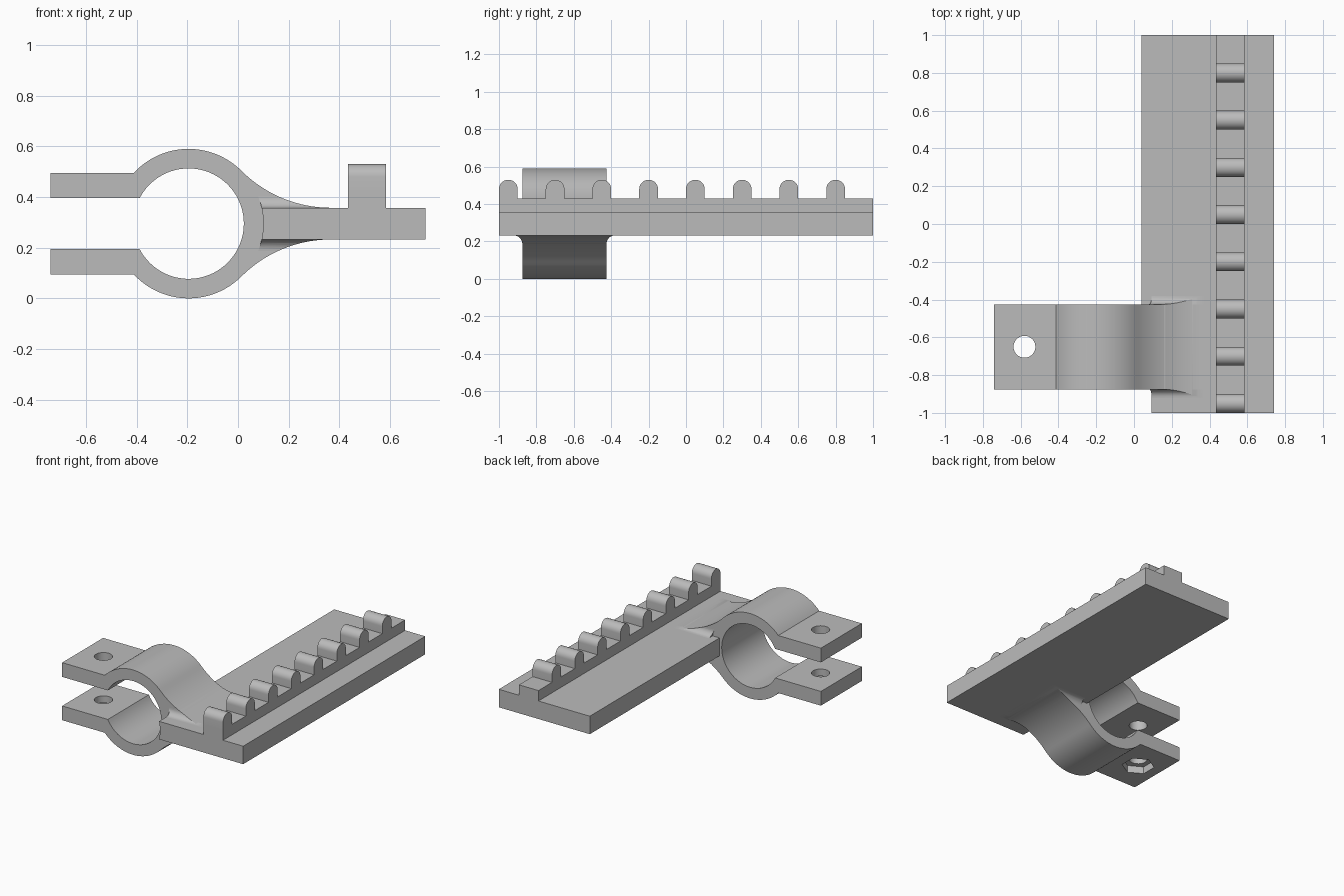
import bpy, bmesh
from math import sin, cos, atan2, asin, acos, pi, radians, hypot, sqrt

cube = bpy.data.objects.get("Cube")
if cube:
    bpy.data.objects.remove(cube, do_unlink=True)

grey = bpy.data.materials.new("plain grey")
grey.use_nodes = True
COLOUR = (0.5, 0.5, 0.5, 1)
grey.diffuse_color = COLOUR
grey.node_tree.nodes["Principled BSDF"].inputs["Base Color"].default_value = COLOUR

# Main dimensions
CX, CZ = -0.195, 0.295           # ring centre
R_OUT, R_IN = 0.295, 0.218
HALF = 0.0625                    # half the plate thickness
CLAMP_Y, CLAMP_HALF = -0.65, 0.225
BLEND = 0.5                      # radius of the sweep from ring to plate
TAB_IN, TAB_OUT, TAB_END = 0.101, 0.2, -0.74
PLATE_RIGHT = 0.74
HOLE_X = -0.58


def arc(cx, cz, r, a, b, n):
    return [(cx + r * cos(a + (b - a) * i / n), cz + r * sin(a + (b - a) * i / n))
            for i in range(n + 1)]


def prism(name, pts, axis, lo, hi):
    """Extrude a closed outline along one axis."""
    place = {"x": lambda p, t: (t, p[0], p[1]),
             "y": lambda p, t: (p[0], t, p[1]),
             "z": lambda p, t: (p[0], p[1], t)}[axis]
    bm = bmesh.new()
    ends = [[bm.verts.new(place(p, t)) for p in pts] for t in (lo, hi)]
    bm.faces.new(ends[0])
    bm.faces.new(ends[1][::-1])
    for i in range(len(pts)):
        j = (i + 1) % len(pts)
        bm.faces.new((ends[0][j], ends[0][i], ends[1][i], ends[1][j]))
    bmesh.ops.recalc_face_normals(bm, faces=bm.faces)
    mesh = bpy.data.meshes.new(name)
    bm.to_mesh(mesh)
    bm.free()
    mesh.materials.append(grey)
    ob = bpy.data.objects.new(name, mesh)
    bpy.context.collection.objects.link(ob)
    return ob


def select(ob):
    bpy.ops.object.select_all(action="DESELECT")
    ob.select_set(True)
    bpy.context.view_layer.objects.active = ob


def combine(ob, tool, operation):
    """Apply a boolean and drop the tool."""
    select(ob)
    mod = ob.modifiers.new("cut", "BOOLEAN")
    mod.object, mod.operation, mod.solver = tool, operation, "EXACT"
    bpy.ops.object.modifier_apply(modifier=mod.name)
    bpy.data.objects.remove(tool, do_unlink=True)


def rect(x0, x1, z0, z1):
    return [(x0, z0), (x1, z0), (x1, z1), (x0, z1)]


def flip(pts):
    """Mirror an outline about the ring's mid height, reversing its order."""
    return [(x, 2 * CZ - z) for x, z in reversed(pts)]


# Sweep from the plate up to the ring, tangent to both
rise = HALF + BLEND
run = sqrt((R_OUT + BLEND) ** 2 - rise ** 2)
tangent = atan2(rise, run)
sweep = arc(CX + run, CZ + rise, BLEND, 1.5 * pi, pi + tangent, 20)

# Split ring with two tabs and the web, as one outline
upper = sweep + arc(CX, CZ, R_OUT, tangent, pi - asin(TAB_OUT / R_OUT), 32)[1:]
upper += [(TAB_END, CZ + TAB_OUT), (TAB_END, CZ + TAB_IN)]
gap = pi - asin(TAB_IN / R_IN)
bore = arc(CX, CZ, R_IN, gap, -gap, 72)
clamp = prism("clamp", upper + bore + flip(upper), "y",
              CLAMP_Y - CLAMP_HALF, CLAMP_Y + CLAMP_HALF)

# Bolt hole through both tabs, hexagonal nut recess underneath
combine(clamp, prism("bolt_cutter", arc(HOLE_X, CLAMP_Y, 0.058, 0, 2 * pi, 32)[:-1],
                     "z", -0.1, 0.8), "DIFFERENCE")
combine(clamp, prism("nut_cutter", arc(HOLE_X, CLAMP_Y, 0.105, pi / 2, 2.5 * pi, 6)[:-1],
                     "z", 0, CZ - TAB_OUT + 0.05), "DIFFERENCE")

# Flared fillets where the web's sides meet the plate
FIL = 0.045
edge = arc(CLAMP_HALF + FIL, CZ + HALF + FIL, FIL, 1.5 * pi, pi, 8)
right = flip(edge) + edge
section = [(CLAMP_Y + y, z) for y, z in right]
section += [(CLAMP_Y - y, z) for y, z in reversed(right)]
web_outline = flip(sweep) + sweep[:-1] + arc(CX, CZ, R_OUT, tangent, -tangent, 32)[:-1]
flare = prism("web_fillet", web_outline, "y", CLAMP_Y - 0.4, CLAMP_Y + 0.4)
combine(flare, prism("fillet_cutter", section, "x", 0, 0.5), "INTERSECT")

# Plate: the front end is hollowed to follow the ring
low, high = CZ - HALF, CZ + HALF
bend = asin(HALF / R_OUT)
front = arc(CX, CZ, R_OUT, bend, -bend, 8) + [(PLATE_RIGHT, low), (PLATE_RIGHT, high)]
plate_front = prism("plate_front", front, "y", -1, CLAMP_Y)
plate = prism("plate", rect(0.04, PLATE_RIGHT, low, high), "y", CLAMP_Y, 1)

# Rail with a row of round-topped teeth
RAIL = (0.435, 0.585)
RAIL_TOP = 0.43
rail = prism("rail", rect(*RAIL, high - 0.01, RAIL_TOP), "y", -1, 1)
parts = [clamp, flare, plate_front, plate, rail]
for i in range(8):
    y = -0.95 + 0.25 * i
    outline = arc(y, 0.48, 0.05, 0, pi, 16)
    outline += [(y - 0.05, RAIL_TOP - 0.01), (y + 0.05, RAIL_TOP - 0.01)]
    parts.append(prism(f"tooth_{i + 1}", outline, "x", *RAIL))

for ob in parts:
    select(ob)
    bpy.ops.object.shade_smooth_by_angle(angle=radians(25))
